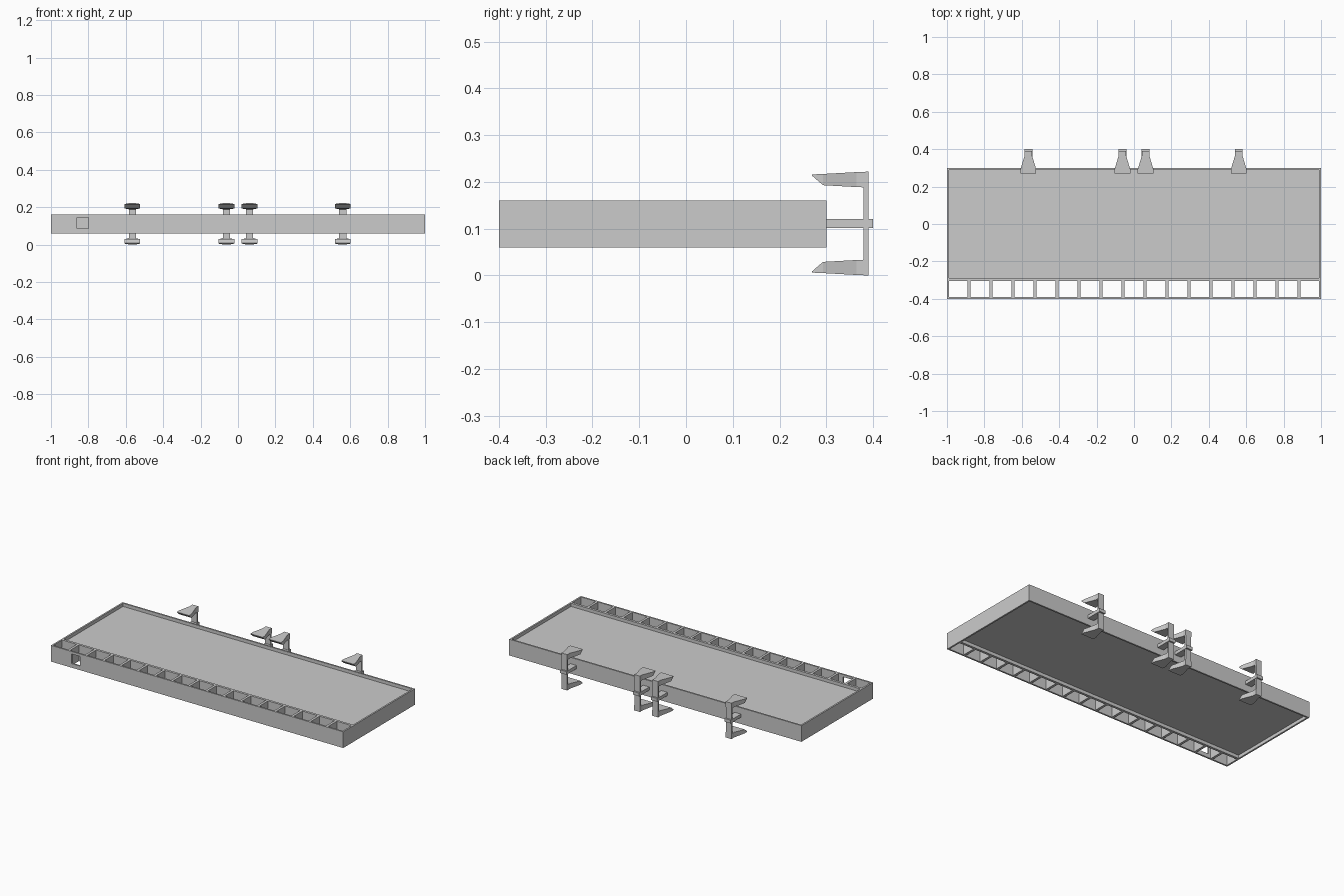
import bpy, bmesh

if "Cube" in bpy.data.objects:
    bpy.data.objects.remove(bpy.data.objects["Cube"])

Z0, Z1 = 0.06, 0.16      # tray height range
T = 0.01                 # wall thickness


def box(name, x0, x1, y0, y1, z0, z1):
    bpy.ops.mesh.primitive_cube_add(size=1, location=((x0 + x1) / 2, (y0 + y1) / 2, (z0 + z1) / 2))
    ob = bpy.context.object
    ob.name = name
    ob.scale = (x1 - x0, y1 - y0, z1 - z0)
    bpy.ops.object.transform_apply(location=False, rotation=False, scale=True)
    return ob


def jaw(name, x, flip):
    # loft of (y, z low, z high, half width) sections, mirrored about z = 0.11 when flipped
    sections = [(0.39, 0.188, 0.222, 0.02), (0.365, 0.189, 0.221, 0.02),
                (0.293, 0.193, 0.217, 0.042), (0.27, 0.213, 0.216, 0.042)]
    bm = bmesh.new()
    rings = []
    for y, lo, hi, w in sections:
        if flip:
            lo, hi = 0.222 - lo, 0.222 - hi
        rings.append([bm.verts.new((x + a, y, z)) for a, z in
                      ((-w, lo), (w, lo), (w, hi), (-w, hi))])
    for a, b in zip(rings, rings[1:]):
        for i in range(4):
            j = (i + 1) % 4
            bm.faces.new((a[i], a[j], b[j], b[i]))
    bm.faces.new(rings[0])
    bm.faces.new(rings[-1])
    bmesh.ops.recalc_face_normals(bm, faces=bm.faces)
    me = bpy.data.meshes.new(name)
    bm.to_mesh(me)
    bm.free()
    ob = bpy.data.objects.new(name, me)
    bpy.context.collection.objects.link(ob)


# Tray walls
box("left_wall", -1, -1 + T, -0.4, 0.3, Z0, Z1)
box("right_wall", 1 - T, 1, -0.4, 0.3, Z0, Z1)
box("back_wall", -1 + T, 1 - T, 0.29, 0.3, Z0, Z1)
box("inner_wall", -1 + T, 1 - T, -0.305, -0.29, Z0, Z1)
front = box("front_wall", -1 + T, 1 - T, -0.4, -0.4 + T, Z0, Z1)

# Square opening in the front wall
cutter = box("opening_cutter", -0.86, -0.80, -0.45, -0.35, 0.085, 0.145)
cutter.hide_render = True
cutter.hide_viewport = False
cutter.display_type = 'WIRE'
cut = front.modifiers.new("opening", 'BOOLEAN')
cut.operation = 'DIFFERENCE'
cut.solver = 'EXACT'
cut.object = cutter

# Recessed panel
box("panel", -1 + T, 1 - T, -0.29, 0.29, 0.08, 0.14)

# Dividers of the open front compartments
for k in range(1, 17):
    x = -1 + k * 2 / 17
    box(f"divider_{k}", x - 0.0075, x + 0.0075, -0.39, -0.305, Z0, Z1)

# Rear clamps: arm, post and two flared jaws
for i, x in enumerate((-0.565, -0.062, 0.062, 0.56)):
    box(f"clamp_arm_{i}", x - 0.021, x + 0.021, 0.3, 0.4, 0.101, 0.121)
    box(f"clamp_post_{i}", x - 0.019, x + 0.019, 0.38, 0.39, 0.02, 0.2)
    jaw(f"upper_jaw_{i}", x, False)
    jaw(f"lower_jaw_{i}", x, True)
